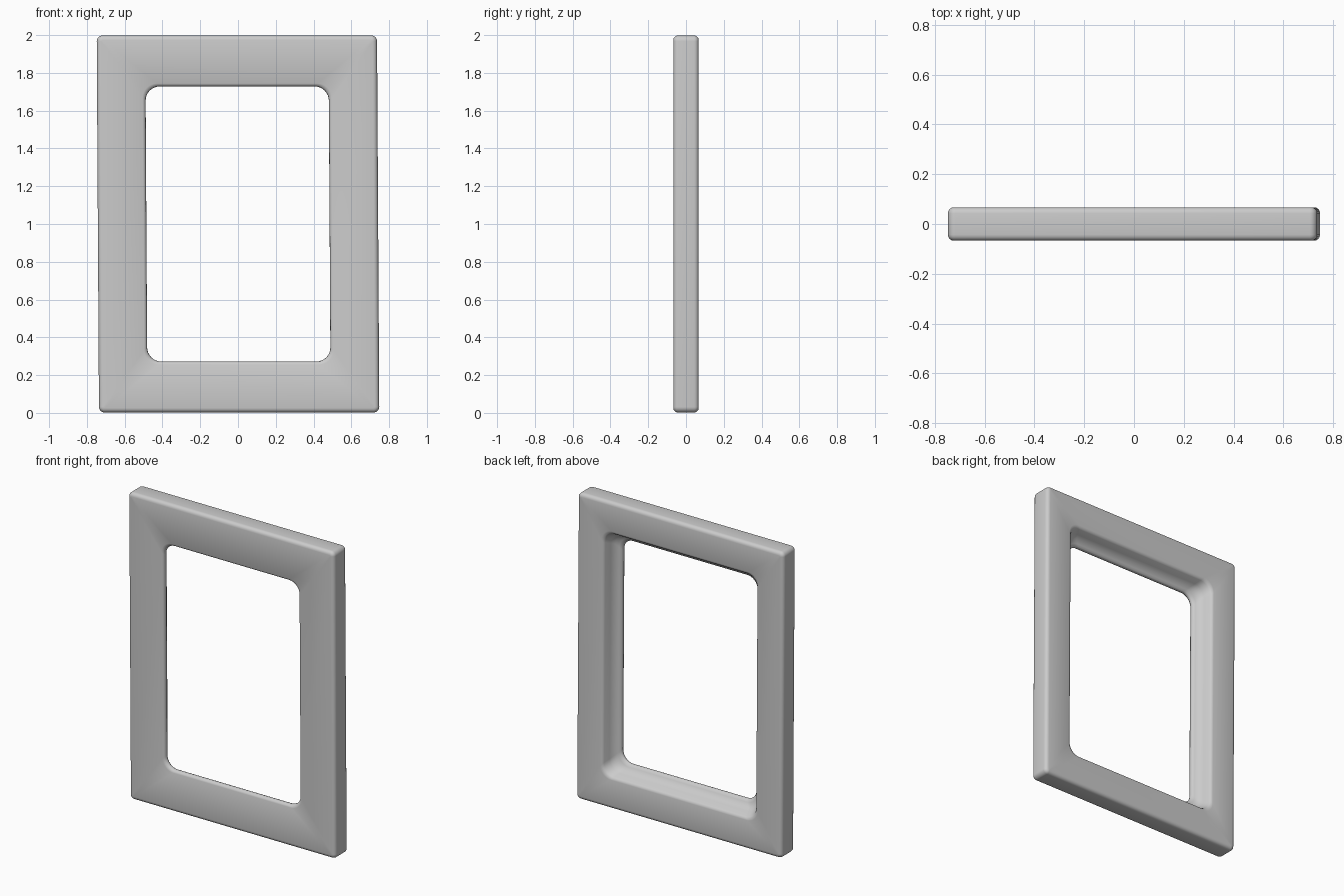
import bpy, bmesh, math

if "Cube" in bpy.data.objects:
    bpy.data.objects.remove(bpy.data.objects["Cube"])

CORNER_STEPS = 8


def rounded_rect(bm, hx, hz, r, y):
    """Closed rounded-rectangle loop in the xz plane, with a slight lean."""
    loop = []
    for k, (sx, sz) in enumerate(((1, 1), (-1, 1), (-1, -1), (1, -1))):
        for i in range(CORNER_STEPS + 1):
            a = math.pi / 2 * (k + i / CORNER_STEPS)
            x = sx * (hx - r) + r * math.cos(a)
            z = sz * (hz - r) + r * math.sin(a)
            loop.append(bm.verts.new((x - 0.006 * z, y, z + 1.0)))
    return loop


# Border cross-section: (half width, half height, corner radius, y)
OX, OZ, IX, IZ, D = 0.742, 0.998, 0.485, 0.728, 0.067
section = []


def outer(inset, y):
    section.append((OX - inset, OZ - inset, max(0.03 - inset, 0.008), y))


def inner(grow, y):
    section.append((IX + grow, IZ + grow, 0.075, y))


# Rounded outer edge, front to back
B = 0.024
for i in range(5):
    a = math.pi / 2 * i / 4
    outer(B * (1 - math.sin(a)), -D + B * (1 - math.cos(a)))
for i in range(5):
    a = math.pi / 2 * i / 4
    outer(B * (1 - math.cos(a)), D - B * (1 - math.sin(a)))

# Recessed slope inside the back, ending in a thin front lip
for grow, y in ((0.082, D), (0.070, D - 0.004), (0.063, D - 0.014),
                (0.050, 0.015), (0.036, -0.012), (0.016, -0.026),
                (0.004, -0.033), (0.0, -0.042), (0.001, -0.053),
                (0.006, -0.062), (0.016, -D)):
    inner(grow, y)

# Picture frame border
bm = bmesh.new()
loops = [rounded_rect(bm, *s) for s in section]
for a, b in zip(loops, loops[1:] + loops[:1]):
    n = len(a)
    for i in range(n):
        j = (i + 1) % n
        bm.faces.new((a[i], a[j], b[j], b[i]))
bmesh.ops.recalc_face_normals(bm, faces=bm.faces)
mesh = bpy.data.meshes.new("frame_border")
bm.to_mesh(mesh)
bm.free()
frame = bpy.data.objects.new("frame_border", mesh)
bpy.context.collection.objects.link(frame)
bpy.context.view_layer.objects.active = frame
frame.select_set(True)
bpy.ops.object.shade_smooth_by_angle(angle=math.radians(40))
